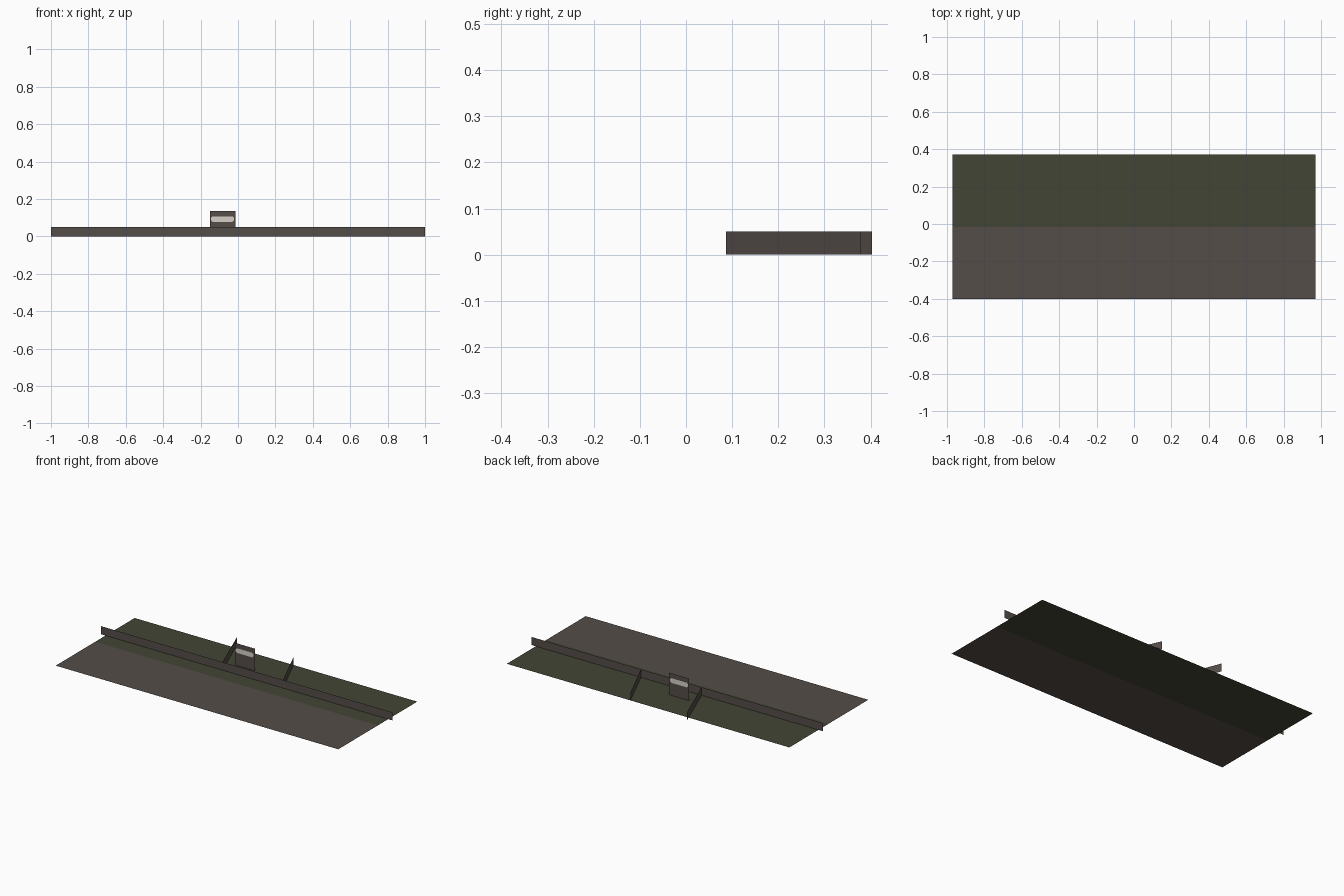
import bpy, math
from mathutils import Vector

if "Cube" in bpy.data.objects:
    bpy.data.objects.remove(bpy.data.objects["Cube"])


def material(name, rgb):
    m = bpy.data.materials.new(name)
    m.diffuse_color = (*rgb, 1)
    m.use_nodes = True
    m.node_tree.nodes["Principled BSDF"].inputs["Base Color"].default_value = m.diffuse_color
    return m


BROWN = material("earth_brown", (0.091, 0.074, 0.067))
GREEN = material("grass_green", (0.054, 0.060, 0.035))
PALE = material("pale_panel", (0.66, 0.63, 0.57))


def sheet(name, verts, faces, mats, indices=None):
    me = bpy.data.meshes.new(name)
    me.from_pydata(verts, [], faces)
    for m in mats:
        me.materials.append(m)
    for p, i in zip(me.polygons, indices or [0] * len(faces)):
        p.material_index = i
    ob = bpy.data.objects.new(name, me)
    bpy.context.collection.objects.link(ob)
    return ob


def wall(name, a, b, height, mat):
    # upright single-sided sheet between two ground points
    verts = [(*a, 0), (*b, 0), (*b, height), (*a, height)]
    return sheet(name, verts, [(0, 1, 2, 3)], [mat])


# ground: brown front half, green back half
rows = (-0.402, -0.015, 0.372)
verts = [(x, y, 0) for y in rows for x in (-0.97, 0.97)]
sheet("ground", verts, [(0, 1, 3, 2), (2, 3, 5, 4)], [BROWN, GREEN], [0, 1])

# low walls: one long, two slanted behind it
wall("long_wall", (-1, 0.087), (1, 0.087), 0.05, BROWN)
wall("left_side_wall", (-0.168, 0.087), (-0.29, 0.403), 0.05, BROWN)
wall("right_side_wall", (0.248, 0.087), (0.118, 0.378), 0.05, BROWN)

# upright board
BY = 0.185
wall("board", (-0.15, BY), (-0.013, BY), 0.137, BROWN)

# pale chamfered panel on both faces of the board
cx, cz, hw, hh, c = -0.083, 0.093, 0.062, 0.0145, 0.009
outline = [(-hw + c, -hh), (hw - c, -hh), (hw, -hh + c), (hw, hh - c),
           (hw - c, hh), (-hw + c, hh), (-hw, hh - c), (-hw, -hh + c)]
for name, dy in (("front_panel", -0.0015), ("back_panel", 0.0015)):
    pts = [(cx + x, BY + dy, cz + z) for x, z in outline]
    if dy > 0:
        pts.reverse()
    sheet(name, pts, [tuple(range(8))], [PALE])
